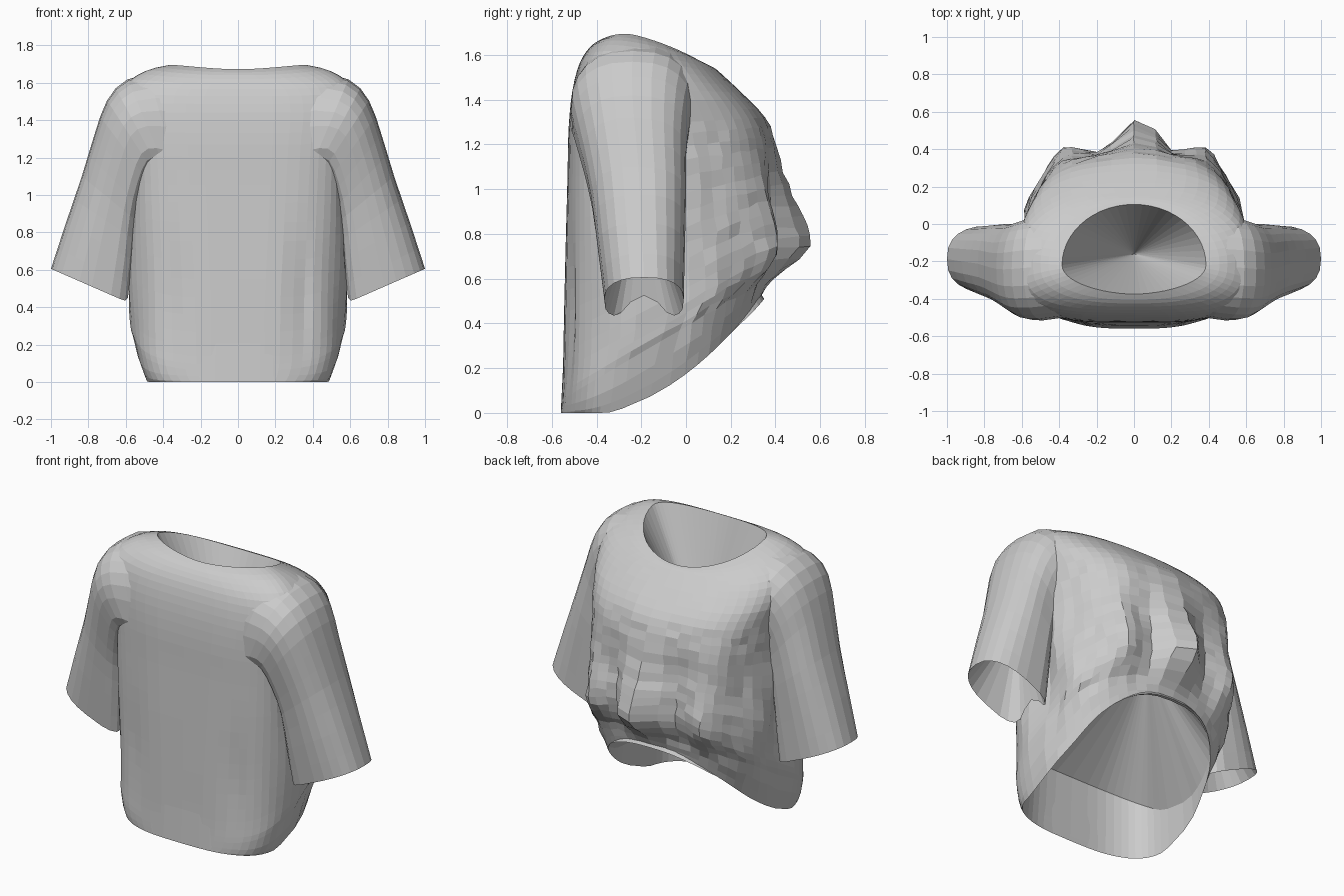
import bpy, math, random

if "Cube" in bpy.data.objects:
    bpy.data.objects.remove(bpy.data.objects["Cube"])
random.seed(4)


def catmull(rows, steps):
    """Smoothly interpolate rows of section parameters."""
    out = []
    for i in range(len(rows) - 1):
        p0, p1 = rows[max(i - 1, 0)], rows[i]
        p2, p3 = rows[i + 1], rows[min(i + 2, len(rows) - 1)]
        for s in range(steps):
            t = s / steps
            out.append([0.5 * (2 * b + (c - a) * t + (2 * a - 5 * b + 4 * c - d) * t * t
                               + (3 * b - a - 3 * c + d) * t ** 3)
                        for a, b, c, d in zip(p0, p1, p2, p3)])
    return out + [list(rows[-1])]


def loft(name, rings, start_apex=None, end_apex=None):
    """Skin closed rings and close the openings with recessed fans."""
    n = len(rings[0])
    verts = [p for r in rings for p in r]
    faces = []
    for i in range(len(rings) - 1):
        for j in range(n):
            k = (j + 1) % n
            faces.append((i * n + j, i * n + k, (i + 1) * n + k, (i + 1) * n + j))
    if start_apex:
        verts.append(start_apex)
        faces += [((j + 1) % n, j, len(verts) - 1) for j in range(n)]
    if end_apex:
        verts.append(end_apex)
        b = (len(rings) - 1) * n
        faces += [(b + j, b + (j + 1) % n, len(verts) - 1) for j in range(n)]
    me = bpy.data.meshes.new(name)
    me.from_pydata(verts, [], faces)
    me.update()
    ob = bpy.data.objects.new(name, me)
    bpy.context.collection.objects.link(ob)
    return ob


def spow(v, e):
    return math.copysign(abs(v) ** e, v)


def bump(v, centre, width):
    return math.exp(-((v - centre) / width) ** 2)


# Body sections: half width, front y, side y, back y, front z, back z, side lift,
# fold depth, front squareness
body_rows = [
    (.50, -.560, -.16, .33, .00, .51, -.03, .00, .55),
    (.565, -.555, -.12, .36, .06, .60, .00, .25, .55),
    (.585, -.550, -.08, .44, .19, .74, .00, 1.0, .55),
    (.595, -.545, -.08, .43, .45, .88, .00, .85, .55),
    (.590, -.538, -.08, .40, .75, 1.02, .00, .50, .50),
    (.590, -.530, -.10, .385, 1.05, 1.19, .00, .20, .46),
    (.600, -.525, -.12, .345, 1.27, 1.32, .00, .08, .44),
    (.625, -.508, -.15, .25, 1.44, 1.43, .01, .00, .44),
    (.610, -.475, -.19, .17, 1.565, 1.505, .035, .00, .50),
    (.500, -.425, -.21, .13, 1.64, 1.54, .052, .00, .70),
    (.385, -.375, -.22, .105, 1.672, 1.55, .055, .00, 1.0),
]
N = 52
rings = []
body_sections = catmull(body_rows, 3)
for i, (w, yf, ym, yb, zf, zb, lift, fold, sq) in enumerate(body_sections):
    neck = max(0, (i - 20) / (len(body_sections) - 21))
    hem_curve = 1 + max(0, 1 - i / 3)
    eb = .76 + .24 * neck
    ring = []
    for j in range(N):
        a = 2 * math.pi * j / N
        s, c = math.sin(a), -math.cos(a)
        x = w * spow(s, sq + .12 if c < 0 else eb)
        if c < 0:
            y = ym - (ym - yf) * abs(c) ** sq
        else:
            y = ym + (yb - ym) * c ** min(1, eb + .06)
        t = (y - yf) / (yb - yf)
        z = zf + (zb - zf) * t ** hem_curve + lift * s * s
        # Hanging folds on the back, with a strong middle peak
        back = max(0, c)
        y += fold * back * (.13 * bump(x, .04, .11) - .05 * bump(abs(x), .20, .08)
                            + .05 * bump(abs(x), .40, .08))
        # Crumpled sides below the sleeves
        side = s ** 4 * bump(z, .75, .5) * (1 - neck)
        x -= math.copysign(1, s) * .05 * side * (.5 + .5 * math.sin(14 * y + 5 * z))
        # Soft vertical creases on the front
        if c < 0:
            y += .02 * bump(abs(x), .34, .05) * bump(z, .45, .3)
        if fold > .1 and c > -.1:
            x += random.uniform(-.006, .006)
            y += random.uniform(-.007, .007)
            z += random.uniform(-.006, .006)
        ring.append((x, y, max(z, 0)))
    rings.append(ring)
# Lining runs up inside the front panel before closing at the apex
lining = [(x * .95, y + .02, z + .40 * max(0, (.33 - y) / .89) ** 1.5)
          for x, y, z in rings[0]]
loft("shirt_body", [lining] + rings, (0, .12, .85), (0, -.16, .95))

# Sleeve sections: inner x, inner z, outer x, outer z, front y, back y
sleeve_rows = [
    (.26, 1.05, .38, 1.665, -.49, .05),
    (.38, 1.12, .59, 1.618, -.515, .045),
    (.45, 1.12, .70, 1.505, -.505, .02),
    (.50, 1.00, .768, 1.32, -.465, .00),
    (.53, .85, .835, 1.10, -.425, .00),
    (.545, .64, .92, .85, -.395, -.005),
    (.565, .415, 1.00, .605, -.365, -.01),
]
M = 24
for side, label in ((1, "right"), (-1, "left")):
    rings = []
    sections = catmull(sleeve_rows, 2)
    for i, (xi, zi, xo, zo, yf, yb) in enumerate(sections):
        f = i / (len(sections) - 1)
        ring = []
        for j in range(M):
            a = 2 * math.pi * j / M
            c = math.cos(a)
            u = .5 + .5 * spow(c, .9 if c > 0 else .55)
            v = .5 + .5 * spow(math.sin(a) * side, .8)
            # Inner edge is pushed up in the middle by the body
            dent = f * max(0, -c) ** 10
            ring.append((side * (xi + (xo - xi) * u + .03 * dent),
                         yf + (yb - yf) * v,
                         zi + (zo - zi) * u + .11 * dent))
        rings.append(ring)
    loft(label + "_sleeve", rings[::-1], (side * .68, -.2, 1.0))
